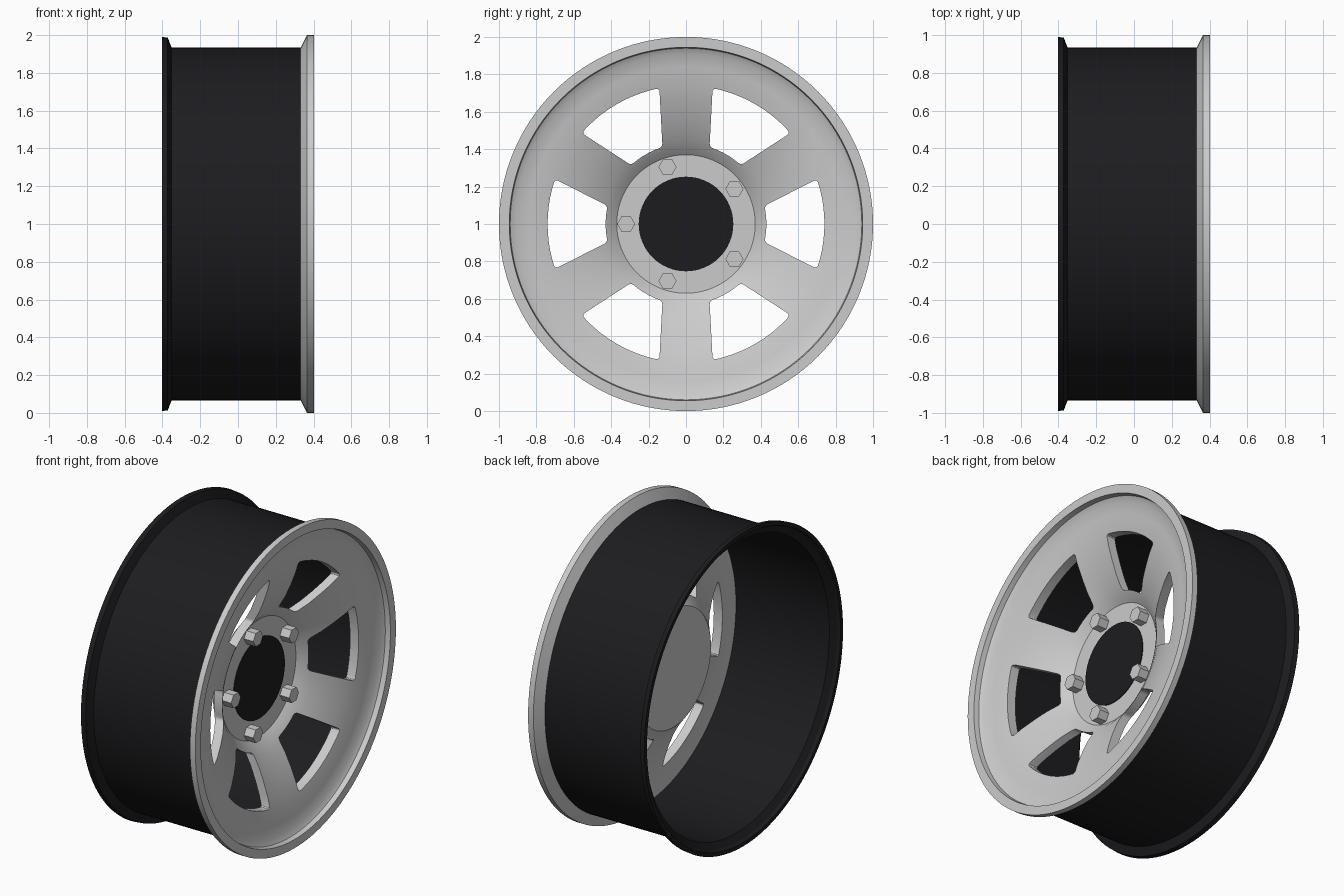
import bpy, bmesh
from math import sin, cos, pi, radians
from mathutils import Vector

if "Cube" in bpy.data.objects:
    bpy.data.objects.remove(bpy.data.objects["Cube"])

CENTRE = Vector((0, 0, 1))

black = bpy.data.materials.new("black_paint")
black.diffuse_color = (0.012, 0.012, 0.014, 1)
black.use_nodes = True
black.node_tree.nodes["Principled BSDF"].inputs["Base Color"].default_value = black.diffuse_color


def make_object(name, bm, mat=None):
    bmesh.ops.recalc_face_normals(bm, faces=bm.faces)
    mesh = bpy.data.meshes.new(name)
    bm.to_mesh(mesh)
    bm.free()
    obj = bpy.data.objects.new(name, mesh)
    obj.location = CENTRE
    bpy.context.collection.objects.link(obj)
    if mat:
        mesh.materials.append(mat)
    return obj


def activate(obj):
    bpy.ops.object.select_all(action='DESELECT')
    obj.select_set(True)
    bpy.context.view_layer.objects.active = obj


def smooth(obj):
    activate(obj)
    bpy.ops.object.shade_smooth_by_angle(angle=radians(25))


def lathe(name, profile, mat=None, closed=False, steps=128):
    """Revolve (x, radius) points around the x axis."""
    bm = bmesh.new()
    vs = [bm.verts.new((x, 0, r)) for x, r in profile]
    es = [bm.edges.new(p) for p in zip(vs, vs[1:])]
    if closed:
        es.append(bm.edges.new((vs[-1], vs[0])))
    bmesh.ops.spin(bm, geom=vs + es, cent=(0, 0, 0), axis=(1, 0, 0),
                   angle=2 * pi, steps=steps)
    bmesh.ops.remove_doubles(bm, verts=bm.verts, dist=1e-5)
    return make_object(name, bm, mat)


def prism(bm, pts, x0, x1):
    """Add a prism along x from a (y, z) outline; return its long edges."""
    a = [bm.verts.new((x0, y, z)) for y, z in pts]
    b = [bm.verts.new((x1, y, z)) for y, z in pts]
    bm.faces.new(a)
    bm.faces.new(b[::-1])
    n = len(pts)
    for i in range(n):
        j = (i + 1) % n
        bm.faces.new((a[i], b[i], b[j], a[j]))
    return [bm.edges.get((a[i], b[i])) for i in range(n)]


def arc(r, a0, a1, n):
    return [(r * cos(a0 + (a1 - a0) * i / n), r * sin(a0 + (a1 - a0) * i / n))
            for i in range(n + 1)]


# Barrel with flared rear flange
barrel = lathe("barrel", [
    (0.33, 0.935), (-0.352, 0.935), (-0.372, 0.987), (-0.403, 0.99),
    (-0.403, 0.965), (-0.385, 0.955), (-0.36, 0.915), (0.33, 0.915)],
    black, closed=True)
smooth(barrel)

# Front lip, dished face and hub plate in one turned body
dish = [(0.352, 0.91), (0.343, 0.84), (0.327, 0.75), (0.305, 0.67),
        (0.275, 0.59), (0.24, 0.51), (0.205, 0.45), (0.18, 0.41), (0.145, 0.37)]
back = [(x - 0.06, r) for x, r in dish[::-1]]
face = lathe("wheel_face", [(0.33, 0.93), (0.365, 1.0), (0.402, 1.0), (0.402, 0.945)]
             + [(0.37, 0.94)] + dish + [(0.145, 0), (0.085, 0)] + back + [(0.292, 0.93)],
             closed=False)
bm = bmesh.new()
bm.from_mesh(face.data)
bmesh.ops.holes_fill(bm, edges=[])
# Close the seam between the back of the face and the lip
rim_edges = [e for e in bm.edges if e.is_boundary]
bmesh.ops.bridge_loops(bm, edges=rim_edges)
bmesh.ops.recalc_face_normals(bm, faces=bm.faces)
bm.to_mesh(face.data)
bm.free()

# Six window openings with rounded corners
bm = bmesh.new()
for k in range(6):
    mid = k * pi / 3
    outer = arc(0.74, mid - radians(18.9), mid + radians(18.9), 10)
    inner = arc(0.43, mid + radians(13), mid - radians(13), 5)
    edges = prism(bm, outer + inner, 0.0, 0.5)
    corners = [edges[i] for i in (0, 10, 11, 16)]
    bmesh.ops.bevel(bm, geom=corners, offset=0.018, segments=3,
                    profile=0.5, affect='EDGES')
cutter = make_object("window_cutter", bm)
cutter.hide_render = True
activate(face)
mod = face.modifiers.new("windows", 'BOOLEAN')
mod.operation = 'DIFFERENCE'
mod.solver = 'EXACT'
mod.object = cutter
bpy.ops.object.modifier_apply(modifier=mod.name)
bpy.data.objects.remove(cutter)
smooth(face)

# Black centre cap
cap = lathe("centre_cap", [(0.14, 0), (0.14, 0.253), (0.15, 0.253), (0.15, 0)],
            black, steps=64)
smooth(cap)

# Five hexagonal lug nuts
for k in range(5):
    a = pi + k * 2 * pi / 5
    bm = bmesh.new()
    prism(bm, [(0.32 * cos(a) + 0.048 * cos(i * pi / 3),
                0.32 * sin(a) + 0.048 * sin(i * pi / 3)) for i in range(6)],
          0.13, 0.21)
    make_object(f"lug_nut_{k + 1}", bm)
